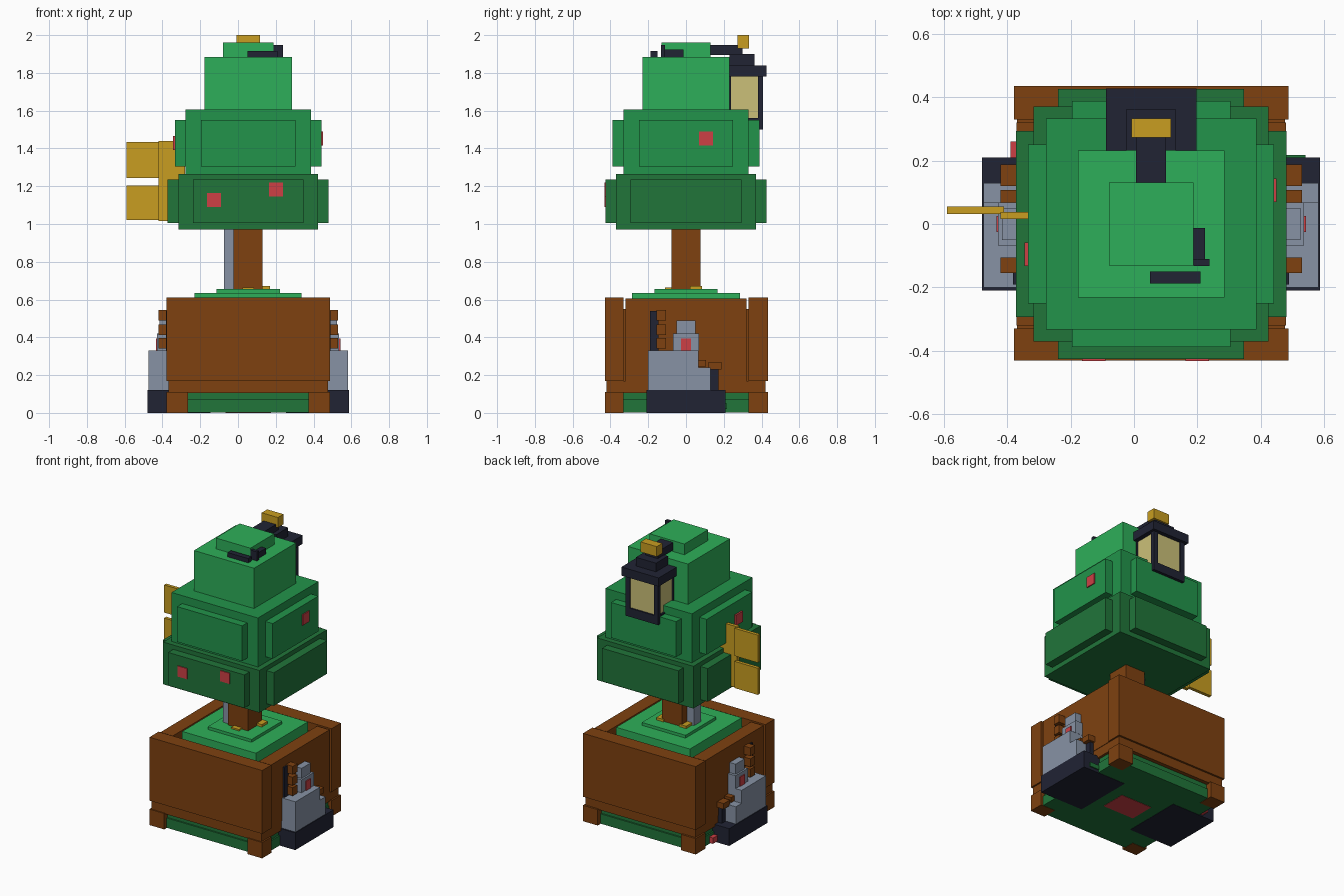
import bpy
import bmesh

old_cube = bpy.data.objects.get("Cube")
if old_cube:
    bpy.data.objects.remove(old_cube, do_unlink=True)

CENTRE = 0.054  # the tree and planter stand slightly to the left of the origin


def material(name, red, green, blue):
    mat = bpy.data.materials.new(name)
    mat.use_nodes = True
    colour = (red, green, blue, 1)
    mat.diffuse_color = colour
    mat.node_tree.nodes["Principled BSDF"].inputs["Base Color"].default_value = colour
    return mat


brown = material("wood brown", 0.21, 0.053, 0.005)
light_green = material("light leaf green", 0.027, 0.43, 0.10)
mid_green = material("middle leaf green", 0.016, 0.296, 0.07)
dark_green = material("dark leaf green", 0.015, 0.178, 0.042)
navy = material("dark iron", 0.015, 0.017, 0.034)
grey = material("stone grey", 0.242, 0.291, 0.376)
gold = material("gold", 0.578, 0.337, 0.015)
red = material("berry red", 0.61, 0.051, 0.06)
glass = material("lamp glass", 0.597, 0.527, 0.188)


def box(name, mat, x, y, z):
    """Add a block spanning the given ranges on each axis."""
    bm = bmesh.new()
    bmesh.ops.create_cube(bm, size=1)
    for vert in bm.verts:
        vert.co = [span[0] if side < 0 else span[1]
                   for side, span in zip(vert.co, (x, y, z))]
    mesh = bpy.data.meshes.new(name)
    bm.to_mesh(mesh)
    bm.free()
    mesh.materials.append(mat)
    obj = bpy.data.objects.new(name, mesh)
    bpy.context.collection.objects.link(obj)
    return obj


def around(half, centre=0.0):
    """Range of a given half width around a centre."""
    return (centre - half, centre + half)


def mid(half):
    """Range across the planter's middle."""
    return around(half, CENTRE)


def pair(name, mat, out, y, z):
    """Two blocks mirrored left and right, given by distance from the middle."""
    box(name + "_left", mat, (CENTRE + out[0], CENTRE + out[1]), y, z)
    box(name + "_right", mat, (CENTRE - out[1], CENTRE - out[0]), y, z)


# Planter: boards, side panels, base and feet
for label, near, far in (("front", -0.43, -0.33), ("back", 0.33, 0.435)):
    box(label + "_board", brown, mid(0.433), (near, far), (0.17, 0.61))
    pair(label + "_foot", brown, (0.32, 0.433), (near, far), (0, 0.11))
pair("side_panel", brown, (0.33, 0.425), around(0.32), (0.17, 0.605))
box("planter_base", brown, mid(0.422), around(0.422), (0.105, 0.17))
box("planter_floor", brown, mid(0.34), around(0.34), (0.17, 0.55))
box("lower_green_base", dark_green, mid(0.415), around(0.405), (0.002, 0.07))
box("upper_green_base", dark_green, mid(0.405), around(0.395), (0.07, 0.105))
box("base_red_patch", red, mid(0.12), around(0.09), (0, 0.005))

# Moss and gold pieces round the trunk
box("moss_lower", light_green, mid(0.283), around(0.285), (0.5, 0.635))
box("moss_upper", light_green, mid(0.168), around(0.168), (0.635, 0.655))
pair("gold_side_piece", gold, (0.06, 0.115), (0.02, 0.085), (0.65, 0.672))
box("gold_front_piece", gold, mid(0.03), (-0.11, -0.07), (0.65, 0.665))
box("trunk", brown, mid(0.077), around(0.077), (0.64, 0.98))
box("trunk_post", grey, (-0.075, -0.02), (-0.06, 0.02), (0.64, 0.98))

# Statues on both sides of the planter
pair("statue_foundation", navy, (0.2, 0.533), around(0.21), (0, 0.12))
pair("statue_plinth", grey, (0.4, 0.528), (-0.2, 0.13), (0.12, 0.24))
pair("statue_step", grey, (0.4, 0.528), (-0.2, 0.067), (0.24, 0.33))
pair("statue_body", grey, (0.4, 0.482), around(0.068), (0.33, 0.42))
pair("statue_head", grey, (0.4, 0.47), around(0.05), (0.42, 0.49))
pair("statue_red_badge", red, (0.4, 0.488), around(0.026), (0.33, 0.395))
pair("statue_backing", navy, (0.4, 0.435), (-0.19, -0.145), (0.33, 0.54))
pair("statue_low_backing", navy, (0.4, 0.45), (0.13, 0.172), (0.12, 0.23))
pair("statue_low_branch", brown, (0.4, 0.475), (0.12, 0.187), (0.23, 0.27))
pair("statue_small_branch", brown, (0.4, 0.475), (0.067, 0.107), (0.245, 0.28))
for step, low in enumerate((0.34, 0.412, 0.488)):
    pair(f"statue_log_{step}", brown, (0.4, 0.475), (-0.155, -0.105), (low, low + 0.057))
box("ground_berry", red, (-0.39, -0.33), (0.21, 0.26), (0.01, 0.05))
box("ground_leaf", dark_green, (0.46, 0.54), (0.2, 0.218), (0.02, 0.05))


# Foliage: each wide tier is a block with a raised panel on all four sides
def tier(name, mat, half, panel_half, reach, z, panel_z):
    box(name + "_core", mat, mid(half), around(half), z)
    box(name + "_side_panels", mat, mid(reach), around(panel_half), panel_z)
    box(name + "_front_back_panels", mat, mid(panel_half), around(reach), panel_z)


tier("lower_foliage", dark_green, 0.37, 0.293, 0.426, (0.972, 1.265), (1.005, 1.235))
tier("middle_foliage", mid_green, 0.332, 0.25, 0.388, (1.265, 1.605), (1.305, 1.55))
box("upper_foliage", light_green, mid(0.231), around(0.231), (1.605, 1.885))
box("foliage_tip", light_green, mid(0.133), around(0.131), (1.885, 1.96))

# Red berries on the foliage panels
berry = 0.037
for label, x, z in (("right", -0.127, 1.127), ("left", 0.2, 1.182)):
    box("front_berry_" + label, red, around(berry, x), (-0.432, -0.42), around(berry, z))
box("left_berry", red, (0.43, 0.449), around(berry, 0.107), around(berry, 1.453))
box("right_berry", red, (-0.345, -0.32), around(berry, -0.095), around(berry, 1.428))

# Gold banner on the right side
box("banner_inner", gold, (-0.42, -0.28), (0.015, 0.038), (1.015, 1.44))
for label, z in (("lower", (1.02, 1.205)), ("upper", (1.243, 1.435))):
    box("banner_tail_" + label, gold, (-0.59, -0.41), (0.032, 0.055), z)

# Lantern hanging behind the top
box("lantern_glass", glass, mid(0.112), (0.23, 0.398), (1.55, 1.79))
for label, y in (("back", (0.38, 0.408)), ("front", (0.215, 0.238))):
    pair(f"lantern_{label}_post", navy, (0.092, 0.125), y, (1.5, 1.79))
box("lantern_bottom", navy, mid(0.125), (0.215, 0.408), (1.5, 1.56))
box("lantern_cap", navy, mid(0.143), (0.231, 0.427), (1.78, 1.84))
box("lantern_crown", navy, mid(0.077), (0.231, 0.362), (1.84, 1.9))
box("lantern_arm", navy, mid(0.047), (0.13, 0.3), (1.895, 1.948))
box("lantern_gold_knob", gold, mid(0.062), (0.272, 0.333), (1.93, 2.0))

# Dark twig resting on the top
box("twig_front", navy, (0.05, 0.21), (-0.187, -0.15), (1.885, 1.915))
box("twig_side", navy, (0.188, 0.224), (-0.13, -0.012), (1.885, 1.925))
box("twig_corner", navy, (0.188, 0.238), (-0.132, -0.11), (1.885, 1.948))
